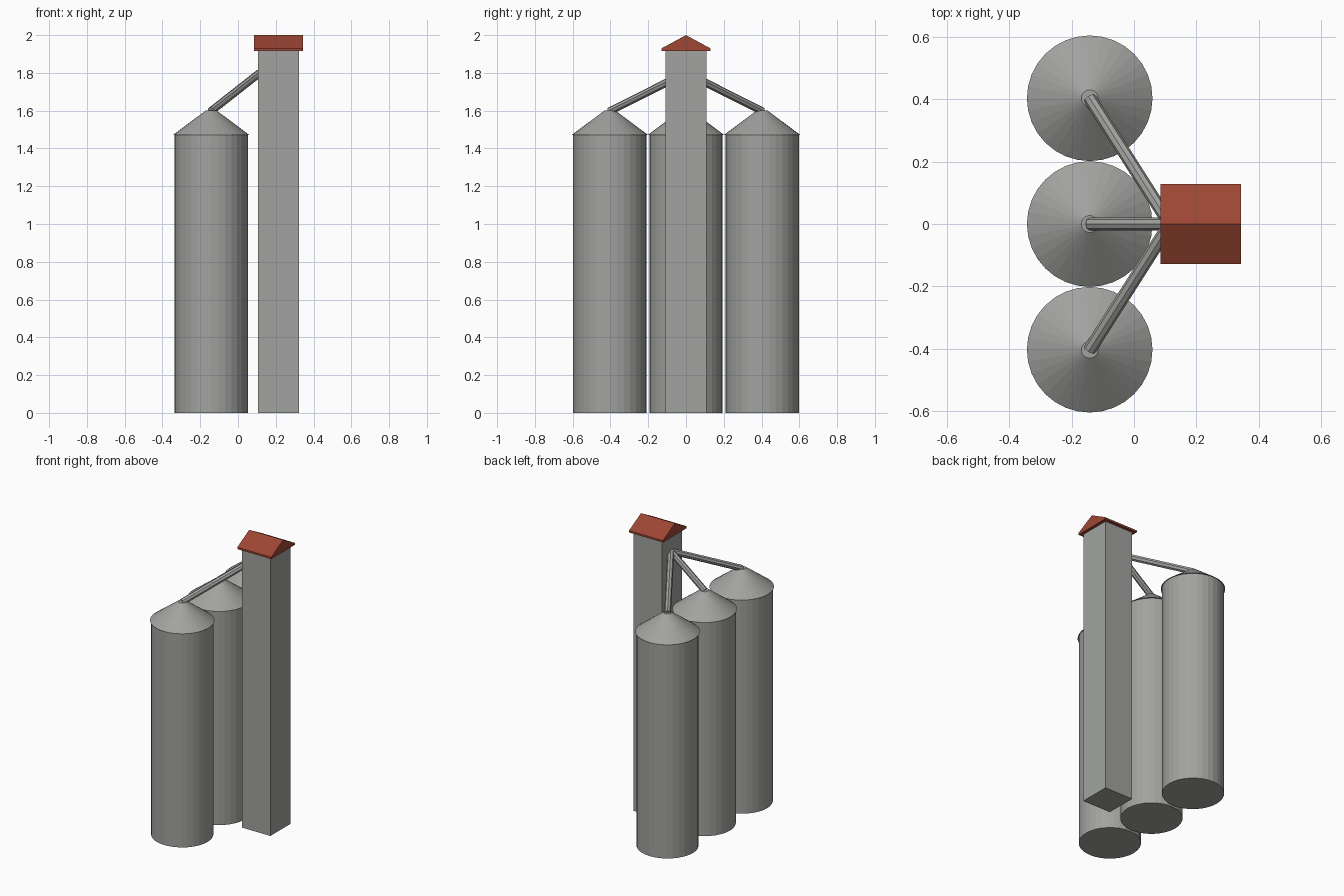
import bpy, bmesh
from mathutils import Vector, Matrix

if "Cube" in bpy.data.objects:
    bpy.data.objects.remove(bpy.data.objects["Cube"])


def material(name, rgb):
    m = bpy.data.materials.new(name)
    m.diffuse_color = (*rgb, 1)
    m.use_nodes = True
    m.node_tree.nodes["Principled BSDF"].inputs["Base Color"].default_value = m.diffuse_color
    return m


STEEL = material("silo grey", (0.36, 0.365, 0.35))
CONCRETE = material("tower grey", (0.36, 0.37, 0.35))
RED = material("roof red", (0.34, 0.062, 0.034))


def finish(name, bm, mat):
    bmesh.ops.recalc_face_normals(bm, faces=bm.faces)
    mesh = bpy.data.meshes.new(name)
    bm.to_mesh(mesh)
    bm.free()
    mesh.materials.append(mat)
    obj = bpy.data.objects.new(name, mesh)
    bpy.context.collection.objects.link(obj)


def cone(name, start, end, r1, r2, sides, mat):
    """Capped cylinder or cone frustum between two points."""
    start, end = Vector(start), Vector(end)
    axis = end - start
    turn = axis.to_track_quat('Z', 'Y').to_matrix().to_4x4()
    bm = bmesh.new()
    bmesh.ops.create_cone(bm, cap_ends=True, segments=sides, radius1=r1, radius2=r2,
                          depth=axis.length,
                          matrix=Matrix.Translation((start + end) / 2) @ turn)
    finish(name, bm, mat)


def prism(name, profile, x0, x1, mat):
    """Profile in the yz plane, extruded along x."""
    bm = bmesh.new()
    face = bm.faces.new([bm.verts.new((x0, y, z)) for y, z in profile])
    ext = bmesh.ops.extrude_face_region(bm, geom=[face])
    verts = [v for v in ext["geom"] if isinstance(v, bmesh.types.BMVert)]
    bmesh.ops.translate(bm, verts=verts, vec=(x1 - x0, 0, 0))
    finish(name, bm, mat)


# Three silos, each with a conical roof and a feed pipe from the tower
X = -0.142
for label, y in (("front", -0.403), ("middle", 0), ("back", 0.403)):
    cone(label + "_silo_body", (X, y, 0), (X, y, 1.475), 0.194, 0.194, 32, STEEL)
    cone(label + "_silo_roof", (X, y, 1.472), (X, y, 1.602), 0.2013, 0.027, 32, STEEL)
    cone(label + "_feed_pipe", (X, y, 1.598), (0.115, 0, 1.8), 0.021, 0.021, 8, STEEL)

# Elevator tower
prism("elevator_tower", [(-0.108, 0), (0.108, 0), (0.108, 1.925), (-0.108, 1.925)],
      0.106, 0.322, CONCRETE)

# Gabled tower roof with a thin eave edge
prism("tower_roof", [(-0.129, 1.917), (0.129, 1.917), (0.129, 1.93), (0, 2.0), (-0.129, 1.93)],
      0.085, 0.343, RED)
